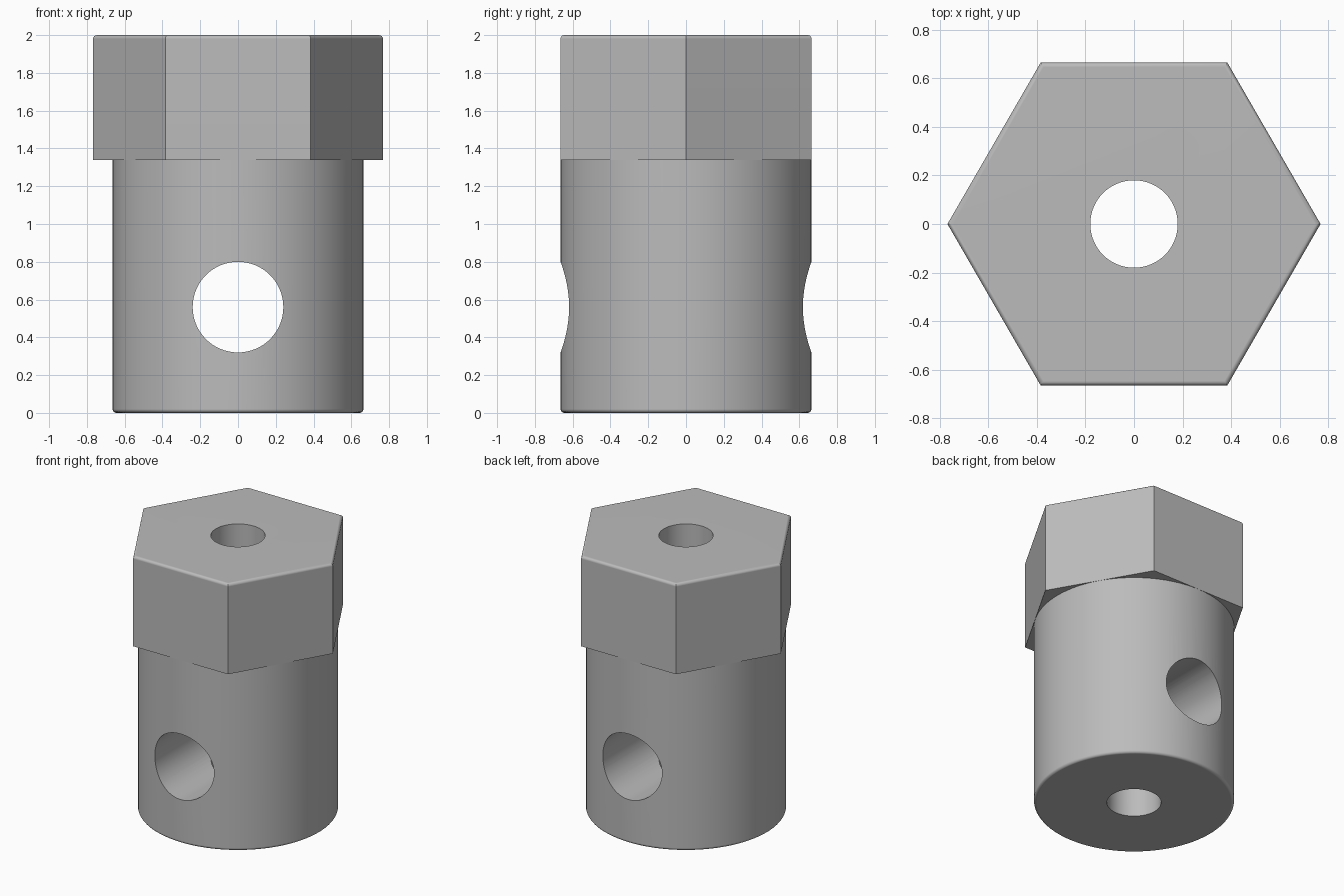
import bpy
import bmesh
from math import radians
from mathutils import Matrix

BODY_R = 0.664       # shaft radius
HEX_R = 0.768        # hexagon corner radius
HEX_Z = 1.34         # underside of the hexagon
TOP_Z = 2.0
BORE_R = 0.18
CROSS_R = 0.24
CROSS_Z = 0.56
ROUND = 0.02

cube = bpy.data.objects.get("Cube")
if cube:
    bpy.data.objects.remove(cube, do_unlink=True)

steel = bpy.data.materials.new("steel_grey")
steel.use_nodes = True
grey = (0.5, 0.5, 0.5, 1.0)
steel.diffuse_color = grey
steel.node_tree.nodes["Principled BSDF"].inputs["Base Color"].default_value = grey


def prism(name, sides, radius, z0, z1, round_z=None):
    """Upright prism, with the rim at height round_z rounded over."""
    bm = bmesh.new()
    bmesh.ops.create_cone(bm, cap_ends=True, segments=sides, radius1=radius,
                          radius2=radius, depth=z1 - z0,
                          matrix=Matrix.Translation((0, 0, (z0 + z1) / 2)))
    if sides == 6:
        bmesh.ops.rotate(bm, verts=bm.verts, matrix=Matrix.Rotation(radians(30), 3, "Z"))
        # keep a corner on the x axis
        if max(v.co.x for v in bm.verts) < radius * 0.99:
            bmesh.ops.rotate(bm, verts=bm.verts, matrix=Matrix.Rotation(radians(30), 3, "Z"))
    if round_z is not None:
        rim = [e for e in bm.edges if all(abs(v.co.z - round_z) < 1e-4 for v in e.verts)]
        bmesh.ops.bevel(bm, geom=rim, offset=ROUND, segments=4, profile=0.5,
                        affect="EDGES", clamp_overlap=True)
    mesh = bpy.data.meshes.new(name)
    bm.to_mesh(mesh)
    bm.free()
    mesh.materials.append(steel)
    obj = bpy.data.objects.new(name, mesh)
    bpy.context.collection.objects.link(obj)
    return obj


def combine(target, tool, operation):
    """Apply a boolean and remove the tool."""
    mod = target.modifiers.new(operation.lower(), "BOOLEAN")
    mod.operation = operation
    mod.solver = "EXACT"
    mod.object = tool
    bpy.context.view_layer.objects.active = target
    bpy.ops.object.modifier_apply(modifier=mod.name)
    bpy.data.objects.remove(tool, do_unlink=True)


# Round shaft joined to the hexagonal head
hub = prism("hex_hub", 128, BODY_R, 0, HEX_Z + 0.2, round_z=0)
combine(hub, prism("hex_head", 6, HEX_R, HEX_Z, TOP_Z, round_z=TOP_Z), "UNION")

# Axial bore
combine(hub, prism("bore_cutter", 64, BORE_R, -0.5, TOP_Z + 0.5), "DIFFERENCE")

# Cross hole from front to back
cross = prism("cross_hole_cutter", 64, CROSS_R, -1, 1)
cross.data.transform(Matrix.Translation((0, 0, CROSS_Z)) @ Matrix.Rotation(radians(90), 4, "X"))
combine(hub, cross, "DIFFERENCE")

# Smooth round walls, crisp edges
bpy.ops.object.select_all(action="DESELECT")
hub.select_set(True)
bpy.context.view_layer.objects.active = hub
bpy.ops.object.shade_smooth_by_angle(angle=radians(32))
weighted = hub.modifiers.new("weighted_normals", "WEIGHTED_NORMAL")
weighted.keep_sharp = True
